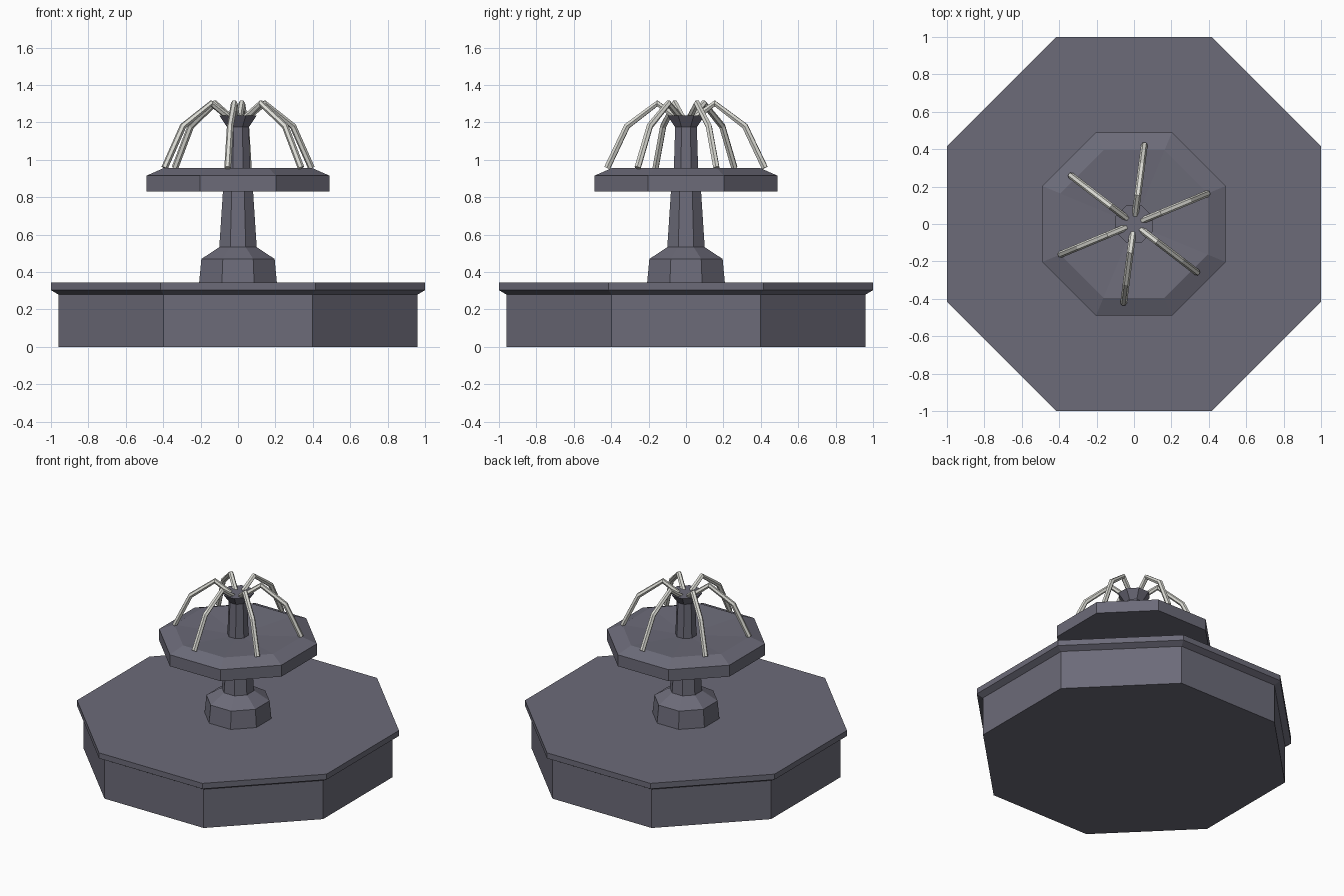
import bpy, bmesh, math
from mathutils import Vector

if "Cube" in bpy.data.objects:
    bpy.data.objects.remove(bpy.data.objects["Cube"])

def material(name, rgb):
    m = bpy.data.materials.new(name)
    m.diffuse_color = (*rgb, 1)
    m.use_nodes = True
    m.node_tree.nodes["Principled BSDF"].inputs["Base Color"].default_value = m.diffuse_color
    return m

stone = material("grey stone", (0.150, 0.147, 0.190))
water = material("pale water", (0.72, 0.72, 0.67))

def add_mesh(name, bm, mat):
    bmesh.ops.recalc_face_normals(bm, faces=bm.faces)
    me = bpy.data.meshes.new(name)
    bm.to_mesh(me)
    bm.free()
    me.materials.append(mat)
    ob = bpy.data.objects.new(name, me)
    bpy.context.collection.objects.link(ob)
    return ob

def octagon_lathe(name, profile, mat):
    """Stack of octagons from (flat-to-centre distance, z) pairs, capped at both ends."""
    bm = bmesh.new()
    rings = []
    for apothem, z in profile:
        r = apothem / math.cos(math.pi / 8)
        rings.append([bm.verts.new((r * math.cos(math.pi / 8 + k * math.pi / 4),
                                    r * math.sin(math.pi / 8 + k * math.pi / 4), z))
                      for k in range(8)])
    for a, b in zip(rings, rings[1:]):
        for k in range(8):
            n = (k + 1) % 8
            bm.faces.new((a[k], a[n], b[n], b[k]))
    bm.faces.new(rings[0][::-1])
    bm.faces.new(rings[-1])
    return add_mesh(name, bm, mat)

def tube(name, points, radius, mat, sides=6):
    """Flat-sided tube along points lying in one vertical plane."""
    bm = bmesh.new()
    side = (points[-1] - points[0]).cross(Vector((0, 0, 1))).normalized()
    rings = []
    for i, p in enumerate(points):
        d_in = (p - points[max(i - 1, 0)]).normalized()
        d_out = (points[min(i + 1, len(points) - 1)] - p).normalized()
        t = (d_in + d_out).normalized()
        up = side.cross(t)
        rings.append([bm.verts.new(p + radius * (side * math.cos(k * math.tau / sides)
                                                 + up * math.sin(k * math.tau / sides)))
                      for k in range(sides)])
    for a, b in zip(rings, rings[1:]):
        for k in range(sides):
            n = (k + 1) % sides
            bm.faces.new((a[k], a[n], b[n], b[k]))
    bm.faces.new(rings[0][::-1])
    bm.faces.new(rings[-1])
    return add_mesh(name, bm, mat)

# Stone parts, bottom to top
octagon_lathe("basin", [(0.96, 0), (0.96, 0.28), (1.0, 0.303), (1.0, 0.343)], stone)
octagon_lathe("pedestal", [(0.208, 0.34), (0.196, 0.47), (0.10, 0.533), (0.08, 0.84)], stone)
octagon_lathe("upper_bowl", [(0.49, 0.832), (0.49, 0.915), (0.395, 0.957), (0.06, 0.93)], stone)
octagon_lathe("spout", [(0.066, 0.92), (0.058, 1.175), (0.10, 1.237)], stone)

# Six water jets arching from the spout into the bowl
arc = [(0.05, 1.225), (0.155, 1.302), (0.318, 1.18), (0.425, 0.957)]
for i in range(6):
    a = math.radians(22.5 + 60 * i)
    pts = [Vector((r * math.cos(a), r * math.sin(a), z)) for r, z in arc]
    tube(f"water_jet_{i + 1}", pts, 0.018, water)
